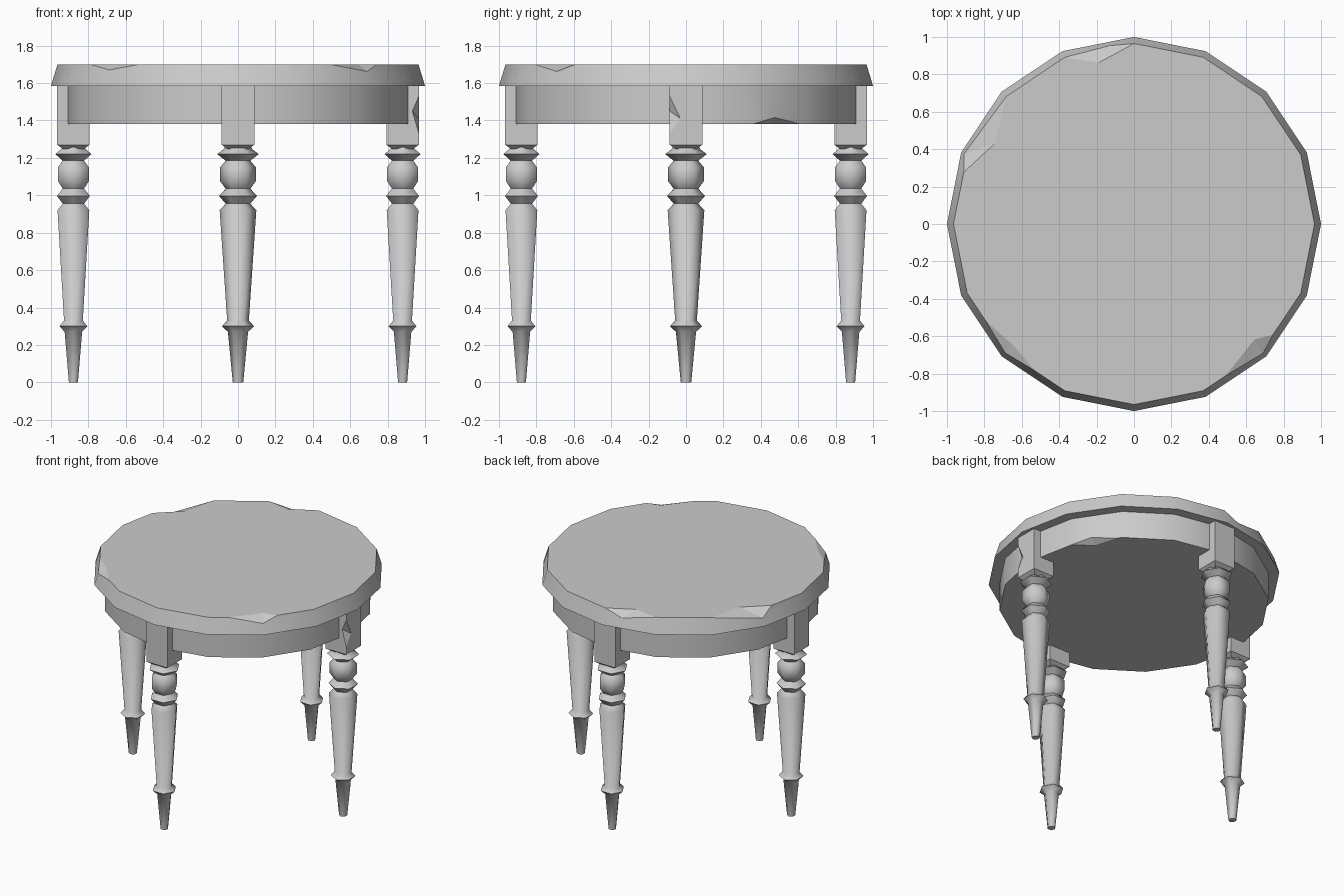
import bpy, bmesh
from math import pi, cos, sin, radians, floor
from mathutils import Vector, Matrix

cube = bpy.data.objects.get("Cube")
if cube:
    bpy.data.objects.remove(cube, do_unlink=True)

grey = bpy.data.materials.new("plain_grey")
grey.use_nodes = True
grey.diffuse_color = (0.6, 0.6, 0.6, 1)
grey.node_tree.nodes["Principled BSDF"].inputs["Base Color"].default_value = (0.6, 0.6, 0.6, 1)

SIDES = 16
LEG_OFFSET = 0.88
BLOCK_HALF = 0.087


def finish(name, bm, angle=None):
    bmesh.ops.recalc_face_normals(bm, faces=bm.faces)
    if angle:
        for f in bm.faces:
            f.smooth = True
    mesh = bpy.data.meshes.new(name)
    bm.to_mesh(mesh)
    bm.free()
    if angle:
        mesh.set_sharp_from_angle(angle=radians(angle))
    mesh.materials.append(grey)
    obj = bpy.data.objects.new(name, mesh)
    bpy.context.collection.objects.link(obj)
    return obj


def on_rim(t, r, z):
    """Point on the polygon outline; t counts corners, fractions lie along an edge."""
    a, b = [Vector((cos(2 * pi * k / SIDES), sin(2 * pi * k / SIDES), 0))
            for k in (floor(t), floor(t) + 1)]
    return a.lerp(b, t - floor(t)) * r + Vector((0, 0, z))


def slab(name, r_plain, z_plain, r_chip, z_chip, chips):
    """Disc whose second rim carries chips: (start, deepest, end, depth, inner t, inner r)."""
    bm = bmesh.new()
    plain = [bm.verts.new(on_rim(i, r_plain, z_plain)) for i in range(SIDES)]
    deepest = {c[1]: c for c in chips}
    ts = sorted(set(range(SIDES)) | {t for c in chips for t in c[:3]})
    rim, cap = {}, []
    for t in ts:
        f = deepest[t][3] if t in deepest else 0
        rim[t] = bm.verts.new(on_rim(t, r_chip + (r_plain - r_chip) * f,
                                     z_chip + (z_plain - z_chip) * f))
    for t in ts:
        if t in deepest:
            start, low, end, _, ti, ri = deepest[t]
            inner = bm.verts.new(on_rim(ti, ri, z_chip))
            bm.faces.new((rim[start], rim[low], inner))
            bm.faces.new((rim[low], rim[end], inner))
            cap.append(inner)
        else:
            cap.append(rim[t])
    bm.faces.new(cap)
    bm.faces.new(plain)
    for i in range(SIDES):
        j = (i + 1) % SIDES
        upper = [rim[t] for t in ts if i <= t < i + 1] + [rim[j]]
        side = bm.faces.new([plain[j], plain[i]] + upper)
        side.smooth = True
    return finish(name, bm)


# Table top with four worn chips in its upper rim
slab("table_top", 1.0, 1.585, 0.965, 1.70, [
    (4, 4.35, 5, 0.4, 4.55, 0.90),
    (6, 7, 7.25, 0.5, 6.67, 0.875),
    (9.48, 10, 10.49, 0.26, 10, 0.915),
    (13.39, 14, 14.29, 0.33, 14.05, 0.895)])

# Apron under the top, with one chip in its lower rim
slab("apron", 0.925, 1.59, 0.925, 1.38, [(1, 1.4, 1.87, 0.17, 1.4, 0.87)])

# Turned leg outline: radius, height
PROFILE = [(0.028, 0), (0.054, 0.27), (0.086, 0.30), (0.058, 0.33), (0.098, 0.92),
           (0.066, 0.955), (0.102, 0.997), (0.066, 1.035), (0.095, 1.075),
           (0.095, 1.15), (0.066, 1.185), (0.111, 1.22), (0.072, 1.25), (0.072, 1.275)]


def turned_leg(name, turn):
    bm = bmesh.new()
    rings = [[bm.verts.new((r * cos(k * pi / 3), r * sin(k * pi / 3) - LEG_OFFSET, z))
              for k in range(6)] for r, z in PROFILE]
    for low, high in zip(rings, rings[1:]):
        for k in range(6):
            n = (k + 1) % 6
            bm.faces.new((low[k], low[n], high[n], high[k]))
    bm.faces.new(rings[0])
    bm.faces.new(rings[-1])
    bm.transform(turn)
    return finish(name, bm, 62)


def leg_block(name, turn):
    bm = bmesh.new()
    rings = [[bm.verts.new((x * h, y * h - LEG_OFFSET, z))
              for x, y in ((-1, -1), (1, -1), (1, 1), (-1, 1))]
             for h, z in ((0.055, 1.247), (BLOCK_HALF, 1.27), (BLOCK_HALF, 1.59))]
    for low, high in zip(rings, rings[1:]):
        for k in range(4):
            n = (k + 1) % 4
            bm.faces.new((low[k], low[n], high[n], high[k]))
    bm.faces.new(rings[0])
    bm.faces.new(rings[-1])
    bm.transform(turn)
    return finish(name, bm)


# Four legs, each a quarter turn on from the last
blocks = {}
for i, place in enumerate(("front", "left", "back", "right")):
    turn = Matrix.Rotation(i * pi / 2, 4, "Z")
    turned_leg(place + "_leg", turn)
    blocks[place] = leg_block(place + "_leg_block", turn)

# Chip knocked out of the left block's outer corner
edge_x, edge_y = LEG_OFFSET + BLOCK_HALF, -BLOCK_HALF
bm = bmesh.new()
for p in ((edge_x, edge_y, 1.53), (edge_x, edge_y, 1.33), (edge_x - 0.035, edge_y, 1.45),
          (edge_x, edge_y + 0.057, 1.41), (edge_x + 0.1, edge_y - 0.1, 1.43)):
    bm.verts.new(p)
bmesh.ops.convex_hull(bm, input=bm.verts)
cutter = finish("chip_cutter", bm)
cutter.hide_render = True
block = blocks["left"]
cut = block.modifiers.new("chip", "BOOLEAN")
cut.operation, cut.solver, cut.object = "DIFFERENCE", "EXACT", cutter
bpy.context.view_layer.objects.active = block
bpy.ops.object.modifier_apply(modifier=cut.name)
bpy.data.objects.remove(cutter, do_unlink=True)
